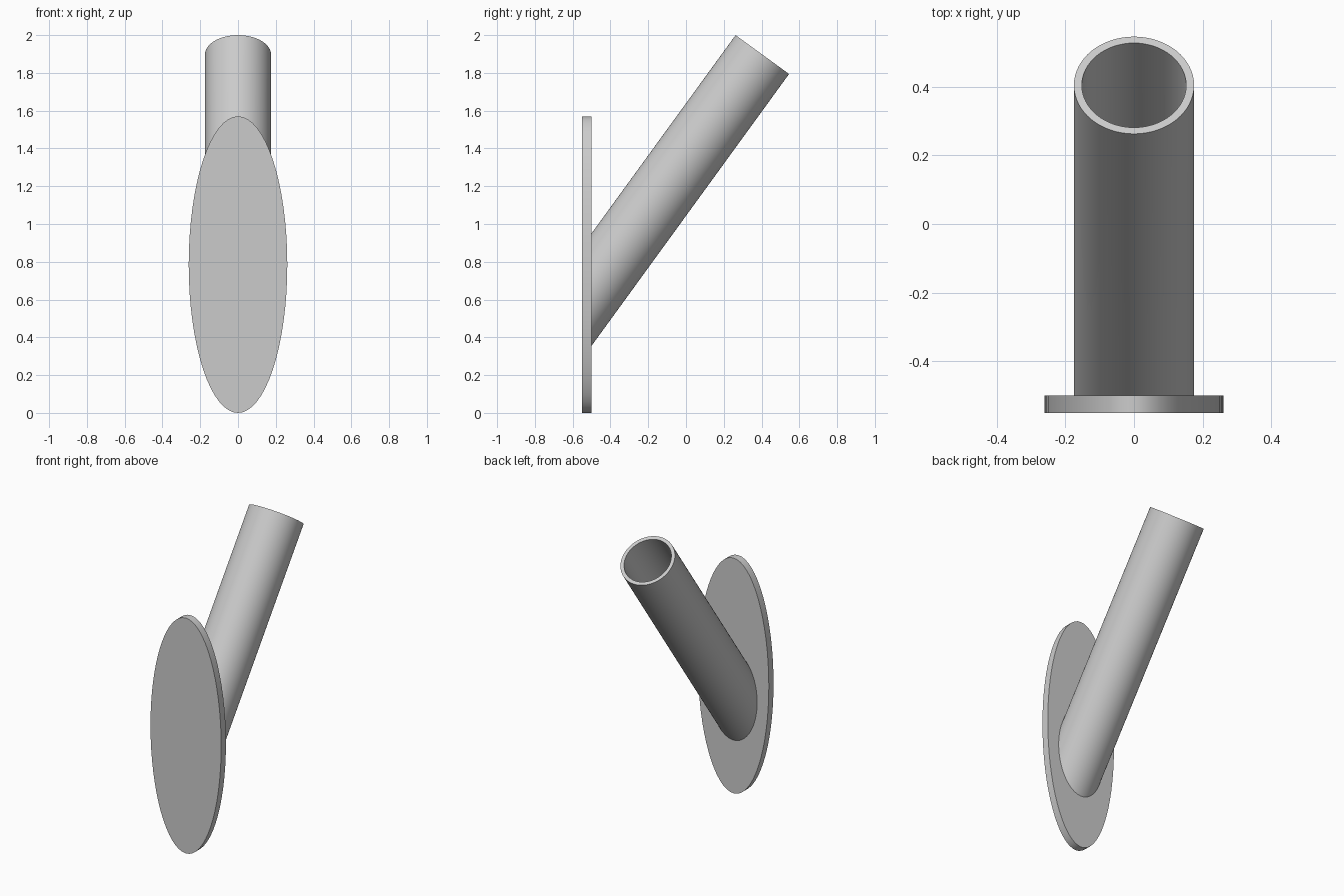
import bpy
import bmesh
from math import cos, sin, pi, radians
from mathutils import Vector

cube = bpy.data.objects.get("Cube")
if cube:
    bpy.data.objects.remove(cube, do_unlink=True)

grey = bpy.data.materials.new("light_grey")
grey.use_nodes = True
colour = (0.6, 0.6, 0.6, 1)
grey.diffuse_color = colour
grey.node_tree.nodes["Principled BSDF"].inputs["Base Color"].default_value = colour

SEG = 64
ANGLES = [2 * pi * i / SEG for i in range(SEG)]


def finish(name, bm):
    """Turn a bmesh into a smooth object with sharp rims."""
    bmesh.ops.recalc_face_normals(bm, faces=bm.faces)
    mesh = bpy.data.meshes.new(name)
    bm.to_mesh(mesh)
    bm.free()
    mesh.materials.append(grey)
    obj = bpy.data.objects.new(name, mesh)
    bpy.context.collection.objects.link(obj)
    bpy.ops.object.select_all(action='DESELECT')
    obj.select_set(True)
    bpy.context.view_layer.objects.active = obj
    bpy.ops.object.shade_smooth_by_angle(angle=radians(30))


def bridge(bm, a, b):
    for i in range(SEG):
        j = (i + 1) % SEG
        bm.faces.new((a[i], a[j], b[j], b[i]))


# Upright elliptical base plate
BACK = -0.5
bm = bmesh.new()
rims = [[bm.verts.new((0.261 * cos(a), y, 0.785 + 0.785 * sin(a))) for a in ANGLES]
        for y in (BACK - 0.05, BACK)]
for rim in rims:
    bm.faces.new(rim)
bridge(bm, *rims)
finish("base_plate", bm)

# Slanted hollow tube: square-cut top, foot mitred to the back of the plate
tilt = radians(54)
axis = Vector((0, cos(tilt), sin(tilt)))
across = Vector((0, -sin(tilt), cos(tilt)))
top = Vector((0, 0.404, 1.897))
bm = bmesh.new()
loops = []
for radius in (0.175, 0.152):
    ends = [top + Vector((radius * cos(a), 0, 0)) + across * radius * sin(a) for a in ANGLES]
    feet = [p + axis * ((BACK - p.y) / axis.y) for p in ends]
    loops.append([[bm.verts.new(p) for p in ring] for ring in (feet, ends)])
(outer_foot, outer_top), (inner_foot, inner_top) = loops
bridge(bm, outer_foot, outer_top)
bridge(bm, outer_top, inner_top)
bridge(bm, inner_top, inner_foot)
bridge(bm, inner_foot, outer_foot)
finish("slanted_tube", bm)
